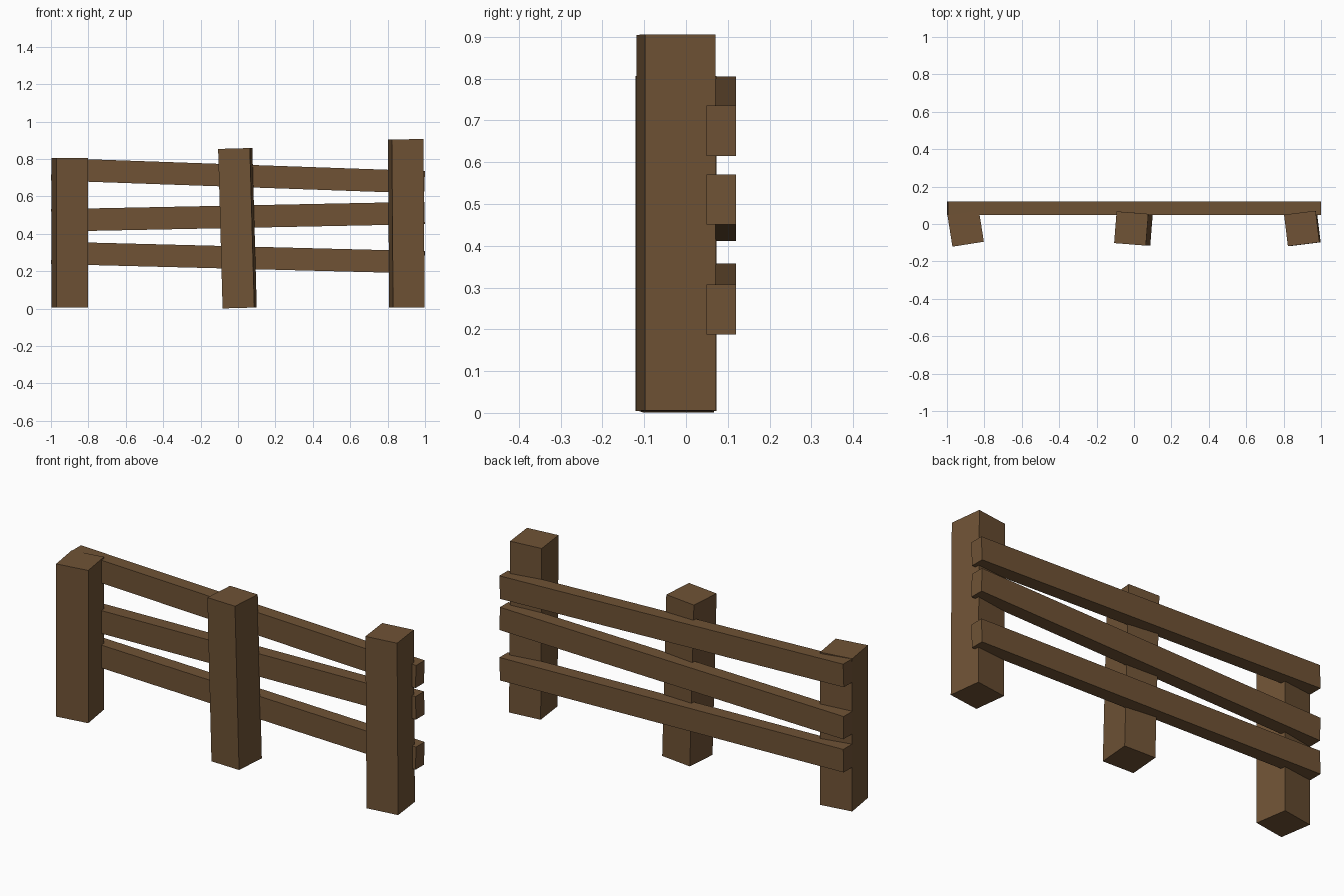
import bpy
from math import radians, atan2, hypot
from mathutils import Matrix, Vector

cube = bpy.data.objects.get("Cube")
if cube:
    bpy.data.objects.remove(cube, do_unlink=True)

# One brown wood material
COLOUR = (0.16, 0.086, 0.036, 1.0)
wood = bpy.data.materials.new("brown_wood")
wood.use_nodes = True
wood.diffuse_color = COLOUR
wood.node_tree.nodes["Principled BSDF"].inputs["Base Color"].default_value = COLOUR


def beam(name, centre, size, turn=0.0, lean=0.0):
    """Box turned about z, then leaned about y (radians)."""
    bpy.ops.mesh.primitive_cube_add(size=1)
    obj = bpy.context.object
    obj.name = name
    obj.data.transform(Matrix.Diagonal((*size, 1)))
    obj.matrix_world = (Matrix.Translation(Vector(centre))
                        @ Matrix.Rotation(lean, 4, 'Y')
                        @ Matrix.Rotation(turn, 4, 'Z'))
    obj.data.materials.append(wood)


# Posts: name, x, bottom, top, turn, lean
POST = 0.17
for name, x, low, high, turn, lean in (
        ("right_post", -0.90, 0.005, 0.806, 9, 0),
        ("middle_post", -0.003, 0.003, 0.856, -4.5, -1.6),
        ("left_post", 0.90, 0.005, 0.905, 7, -0.4)):
    beam(name, (x, -0.024, (low + high) / 2), (POST, POST, high - low),
         radians(turn), radians(lean))

# Rails: name, mid height at the -x end and at the +x end
for name, z0, z1 in (("bottom_rail", 0.298, 0.247),
                     ("middle_rail", 0.471, 0.511),
                     ("top_rail", 0.745, 0.675)):
    beam(name, (0, 0.084, (z0 + z1) / 2), (hypot(1.995, z1 - z0), 0.071, 0.12),
         lean=-atan2(z1 - z0, 2))
